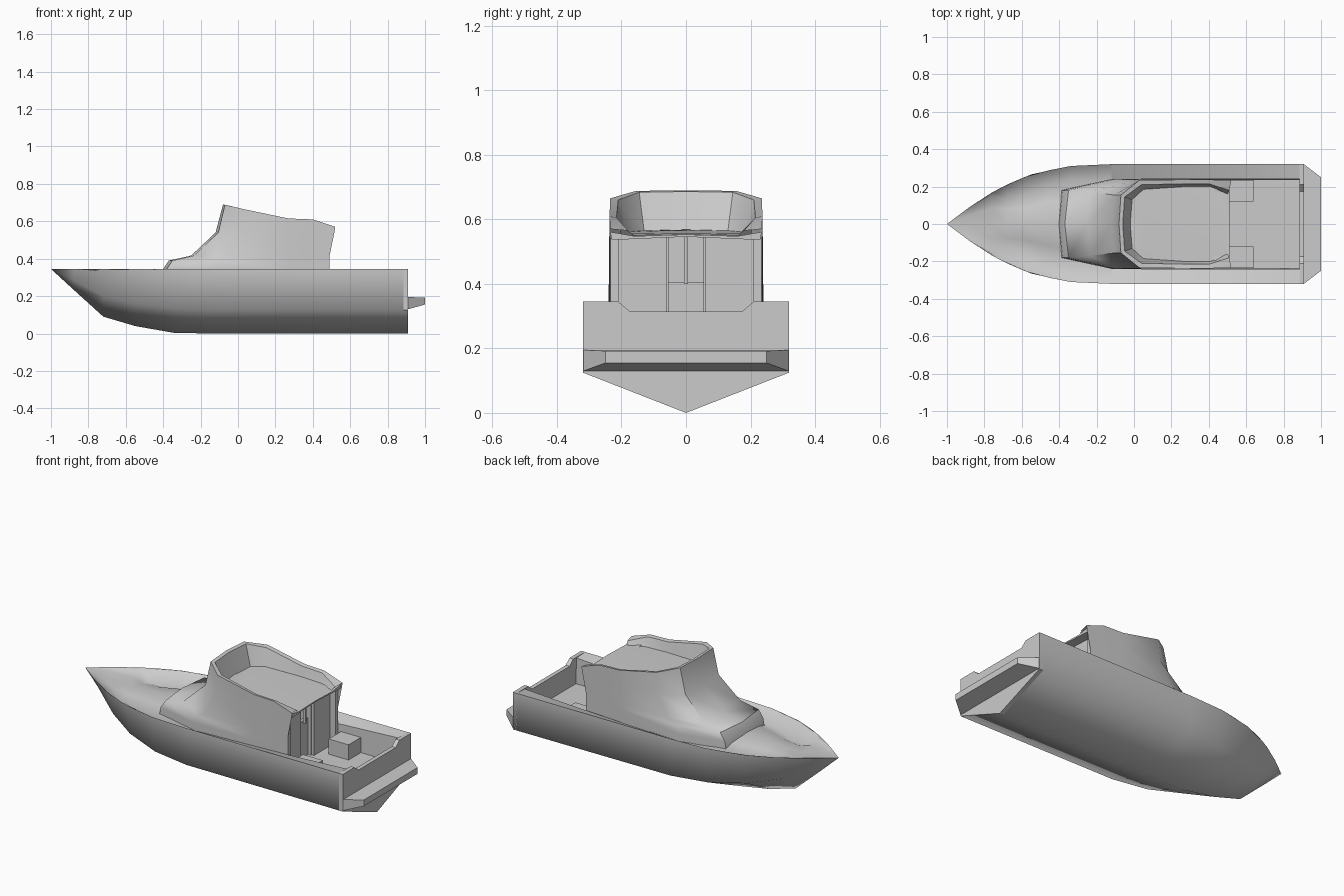
import bpy, bmesh
from math import radians


def finish(name, bm, angle):
    bmesh.ops.remove_doubles(bm, verts=bm.verts, dist=1e-4)
    bmesh.ops.recalc_face_normals(bm, faces=bm.faces)
    me = bpy.data.meshes.new(name)
    bm.to_mesh(me)
    bm.free()
    ob = bpy.data.objects.new(name, me)
    bpy.context.collection.objects.link(ob)
    bpy.ops.object.select_all(action='DESELECT')
    ob.select_set(True)
    bpy.context.view_layer.objects.active = ob
    bpy.ops.object.shade_smooth_by_angle(angle=radians(angle))
    return ob


def add_face(bm, pts):
    clean = []
    for p in pts:
        if p not in clean:
            clean.append(p)
    if len(clean) > 2:
        bm.faces.new([bm.verts.new(p) for p in clean])


def loft(name, rows, angle=35):
    """Skin rows of half-section points and mirror them across y = 0."""
    bm = bmesh.new()
    for a, b in zip(rows, rows[1:]):
        for i in range(len(a) - 1):
            quad = [a[i], a[i + 1], b[i + 1], b[i]]
            add_face(bm, quad)
            add_face(bm, [(x, -y, z) for x, y, z in reversed(quad)])
    return finish(name, bm, angle)


def prism(name, pts, offset, angle=30):
    """Extrude a closed polygon of 3D points along an offset."""
    bm = bmesh.new()
    f = bm.faces.new([bm.verts.new(p) for p in pts])
    res = bmesh.ops.extrude_face_region(bm, geom=[f], use_keep_orig=True)
    bmesh.ops.translate(bm, vec=offset,
                        verts=[v for v in res['geom'] if isinstance(v, bmesh.types.BMVert)])
    return finish(name, bm, angle)


def box(name, x0, x1, y0, y1, z0, z1):
    return prism(name, [(x0, y0, z0), (x1, y0, z0), (x1, y1, z0), (x0, y1, z0)], (0, 0, z1 - z0))


RAIL = 0.345

# Hull: x, rail half width, chine half width, chine height, keel height
stations = [(-1, 0, 0, RAIL, RAIL), (-0.88, 0.09, 0.055, 0.285, 0.235),
            (-0.72, 0.19, 0.14, 0.20, 0.09), (-0.55, 0.265, 0.225, 0.16, 0.04),
            (-0.34, 0.31, 0.29, 0.135, 0.003), (-0.12, 0.32, 0.315, 0.125, 0),
            (0.91, 0.32, 0.32, 0.125, 0)]
loft("hull", [[(x, w, RAIL), (x, c, zc), (x, 0, zk)] for x, w, c, zc, zk in stations], 75)

# Foredeck and side decks: x, rail width, toe width, toe height, crown height
deck = [(-1, 0, 0, RAIL, RAIL), (-0.88, 0.09, 0.088, 0.343, 0.335),
        (-0.76, 0.168, 0.155, 0.33, 0.315), (-0.68, 0.21, 0.14, 0.285, 0.315),
        (-0.58, 0.253, 0.155, 0.28, 0.325), (-0.45, 0.288, 0.215, 0.285, 0.335),
        (-0.34, 0.31, 0.235, 0.29, 0.34), (-0.12, 0.32, 0.24, 0.30, 0.34)]
loft("foredeck", [[(x, w, RAIL), (x, t, zt), (x, t * 0.55, (zt + 2 * zc) / 3), (x, 0, zc)]
                  for x, w, t, zt, zc in deck], 60)
loft("side_decks", [[(x, 0.32, RAIL), (x, 0.24, z)] for x, z in ((-0.12, 0.30), (0.5, 0.32), (0.89, 0.34))], 60)

# Cockpit well
loft("cockpit", [[(x, 0.24, z), (x, 0.235, 0.19), (x, 0, 0.19)]
                 for x, z in ((0.3, 0.31), (0.5, 0.32), (0.89, 0.34))])

# Transom with lowered centre
half = [(0.32, 0.125), (0.32, RAIL), (0.21, RAIL), (0.175, 0.315)]
outline = [(0, 0)] + half + [(-y, z) for y, z in reversed(half)]
prism("transom", [(0.91, y, z) for y, z in outline], (-0.025, 0, 0))

# Swim platform
loft("swim_platform", [[(0.91, 0, 0.195), (0.91, 0.318, 0.195)],
                       [(1.0, 0, 0.192), (1.0, 0.25, 0.192)],
                       [(1.0, 0, 0.155), (1.0, 0.25, 0.155)],
                       [(0.91, 0, 0.13), (0.91, 0.318, 0.13)]])
for s in (-1, 1):
    prism("platform_end", [(0.91, s * 0.318, 0.195), (1.0, s * 0.25, 0.192),
                           (1.0, s * 0.25, 0.155), (0.91, s * 0.318, 0.13)], (0, -s * 0.002, 0))


# Cabin: rings rising from the deck, over the coaming and into the flybridge
def ring(front, corner, side, rear, z):
    (sx, sy), (cx, cy) = side, corner
    rx, ry = rear
    return [(front, 0, z), (cx, cy, z), (sx, sy, z), (0.27, 0.238, z), (0.4, 0.237, z), (rx, ry, z)]


cabin = [
    ring(-0.41, (-0.39, 0.18), (-0.12, 0.24), (0.49, 0.235), 0.29),
    ring(-0.40, (-0.38, 0.18), (-0.12, 0.24), (0.49, 0.235), RAIL),
    ring(-0.37, (-0.35, 0.18), (-0.10, 0.24), (0.49, 0.235), 0.39),
    ring(-0.25, (-0.235, 0.17), (-0.05, 0.238), (0.49, 0.235), 0.417),
    ring(-0.12, (-0.105, 0.155), (0.02, 0.237), (0.515, 0.235), 0.54),
    [(-0.08, 0, 0.69), (-0.07, 0.155, 0.688), (0.03, 0.235, 0.665),
     (0.27, 0.237, 0.615), (0.4, 0.237, 0.61), (0.52, 0.235, 0.57)],
    [(-0.06, 0, 0.686), (-0.05, 0.145, 0.684), (0.04, 0.21, 0.66),
     (0.27, 0.215, 0.61), (0.4, 0.215, 0.605), (0.51, 0.18, 0.565)],
    [(-0.02, 0, 0.565), (-0.01, 0.13, 0.565), (0.05, 0.185, 0.56),
     (0.27, 0.2, 0.555), (0.41, 0.2, 0.55), (0.5, 0.16, 0.55)],
]
cabin.append([(x, 0, z + 0.003) for x, y, z in cabin[-1]])
loft("cabin", cabin, 40)

# Roof overhang at the rear
roof = [(-0.23, 0.54), (0, 0.55), (0.23, 0.54), (0.235, 0.565), (0.16, 0.552), (0, 0.557), (-0.16, 0.552), (-0.235, 0.565)]
prism("roof_overhang", [(0.51, y, z - 0.004) for y, z in roof], (-0.08, 0, 0))

# Rear bulkhead, side wall returns and cockpit seats
for s in (-1, 1):
    ys = sorted((s * 0.06, s * 0.234))
    box("bulkhead", 0.44, 0.455, ys[0], ys[1], 0.19, 0.545)
    ys = sorted((s * 0.21, s * 0.234))
    box("wall_return", 0.45, 0.49, ys[0], ys[1], 0.19, 0.54)
    ys = sorted((s * 0.12, s * 0.235))
    box("cockpit_seat", 0.51, 0.64, ys[0], ys[1], 0.19, 0.28)
    ys = sorted((s * 0.055, s * 0.062))
    box("doorway_side", 0.3, 0.44, ys[0], ys[1], 0.19, 0.545)

# Companionway door
box("door_lower", 0.40, 0.42, -0.06, 0.06, 0.19, 0.405)
box("door_upper", 0.30, 0.31, -0.06, 0.06, 0.19, 0.545)
box("door_post", 0.43, 0.445, -0.006, 0.006, 0.40, 0.545)
